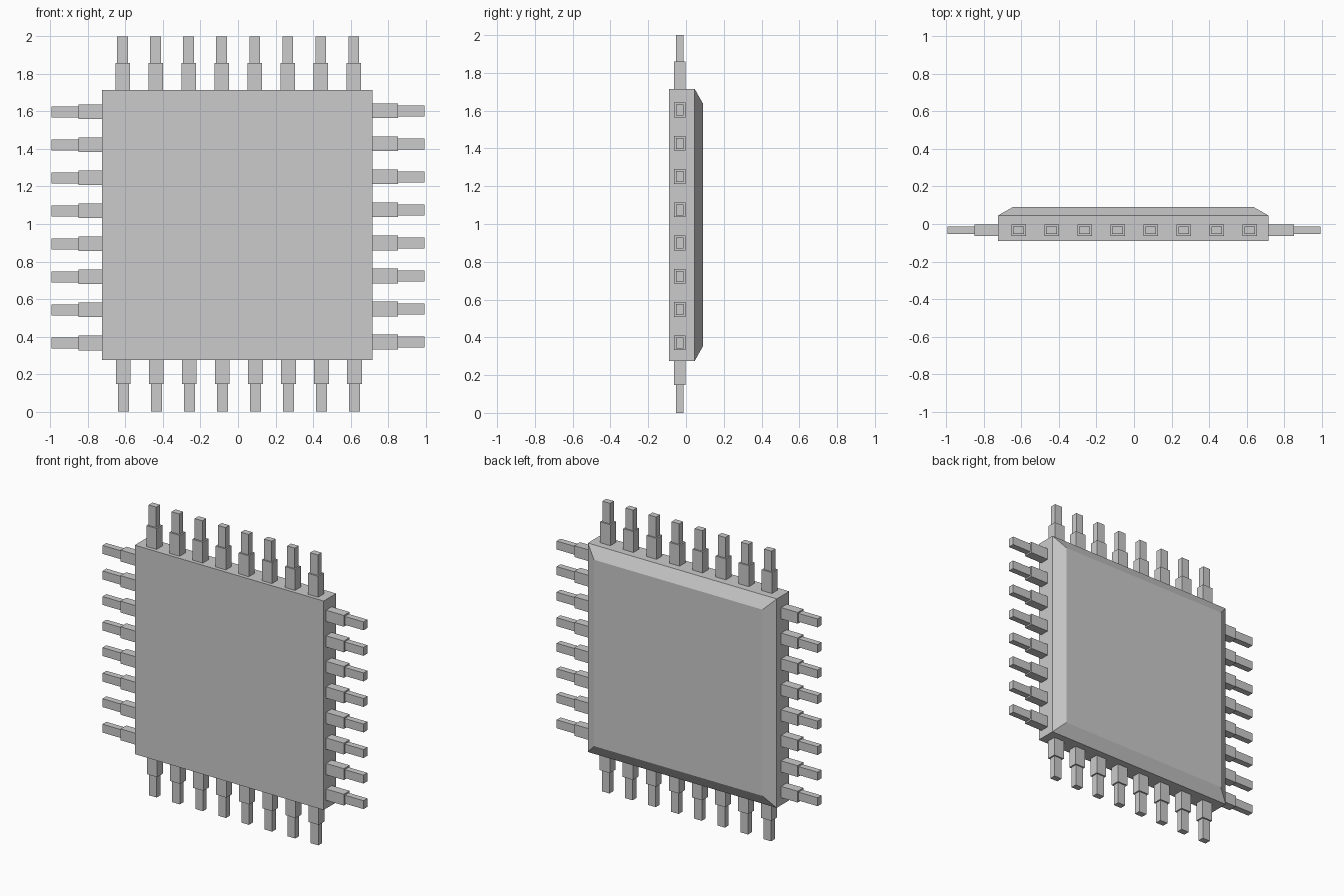
import bpy, bmesh
from mathutils import Vector

if "Cube" in bpy.data.objects:
    bpy.data.objects.remove(bpy.data.objects["Cube"])

PITCH, COUNT = 0.176, 8
PIN_Y = -0.033


def make_object(name, bm):
    bmesh.ops.recalc_face_normals(bm, faces=bm.faces)
    mesh = bpy.data.meshes.new(name)
    bm.to_mesh(mesh)
    bm.free()
    obj = bpy.data.objects.new(name, mesh)
    bpy.context.collection.objects.link(obj)
    return obj


def loft(bm, rings):
    """Join a stack of four-point rings into a capped solid."""
    loops = [[bm.verts.new(p) for p in ring] for ring in rings]
    for a, b in zip(loops, loops[1:]):
        for i in range(4):
            j = (i + 1) % 4
            bm.faces.new((a[i], a[j], b[j], b[i]))
    bm.faces.new(loops[0])
    bm.faces.new(loops[-1])


# Square package: flat front, sloped border on the back
X0, X1, Z0, Z1 = -0.724, 0.716, 0.275, 1.715
body = bmesh.new()
loft(body, [[(X0 + d, y, Z0 + d), (X1 - d, y, Z0 + d),
             (X1 - d, y, Z1 - d), (X0 + d, y, Z1 - d)]
            for y, d in ((-0.09, 0), (0.046, 0), (0.09, 0.078))])
make_object("chip_body", body)


def pin_row(name, out, along, root, step, tip, centre):
    """Eight stepped pins pointing along `out`, spaced along `along`."""
    bm = bmesh.new()
    out, along, depth = Vector(out), Vector(along), Vector((0, 1, 0))
    # wide shoulder, then narrow tip: (distance, half width, half depth)
    profile = ((root, 0.039, 0.031), (step, 0.039, 0.031),
               (step, 0.029, 0.021), (tip, 0.029, 0.021))
    for i in range(COUNT):
        mid = along * (centre + (i - (COUNT - 1) / 2) * PITCH) + depth * PIN_Y
        loft(bm, [[mid + out * d + along * w * a + depth * h * b
                   for a, b in ((-1, -1), (1, -1), (1, 1), (-1, 1))]
                  for d, w, h in profile])
    make_object(name, bm)


# Pins on all four edges, slightly embedded in the package
pin_row("top_pins", (0, 0, 1), (1, 0, 0), Z1 - 0.02, 1.859, 2.0, 0.001)
pin_row("bottom_pins", (0, 0, -1), (1, 0, 0), -Z0 - 0.02, -0.147, 0.0, 0.005)
pin_row("right_pins", (1, 0, 0), (0, 0, 1), X1 - 0.02, 0.852, 0.995, 0.987)
pin_row("left_pins", (-1, 0, 0), (0, 0, 1), -X0 - 0.02, 0.85, 0.995, 0.982)
